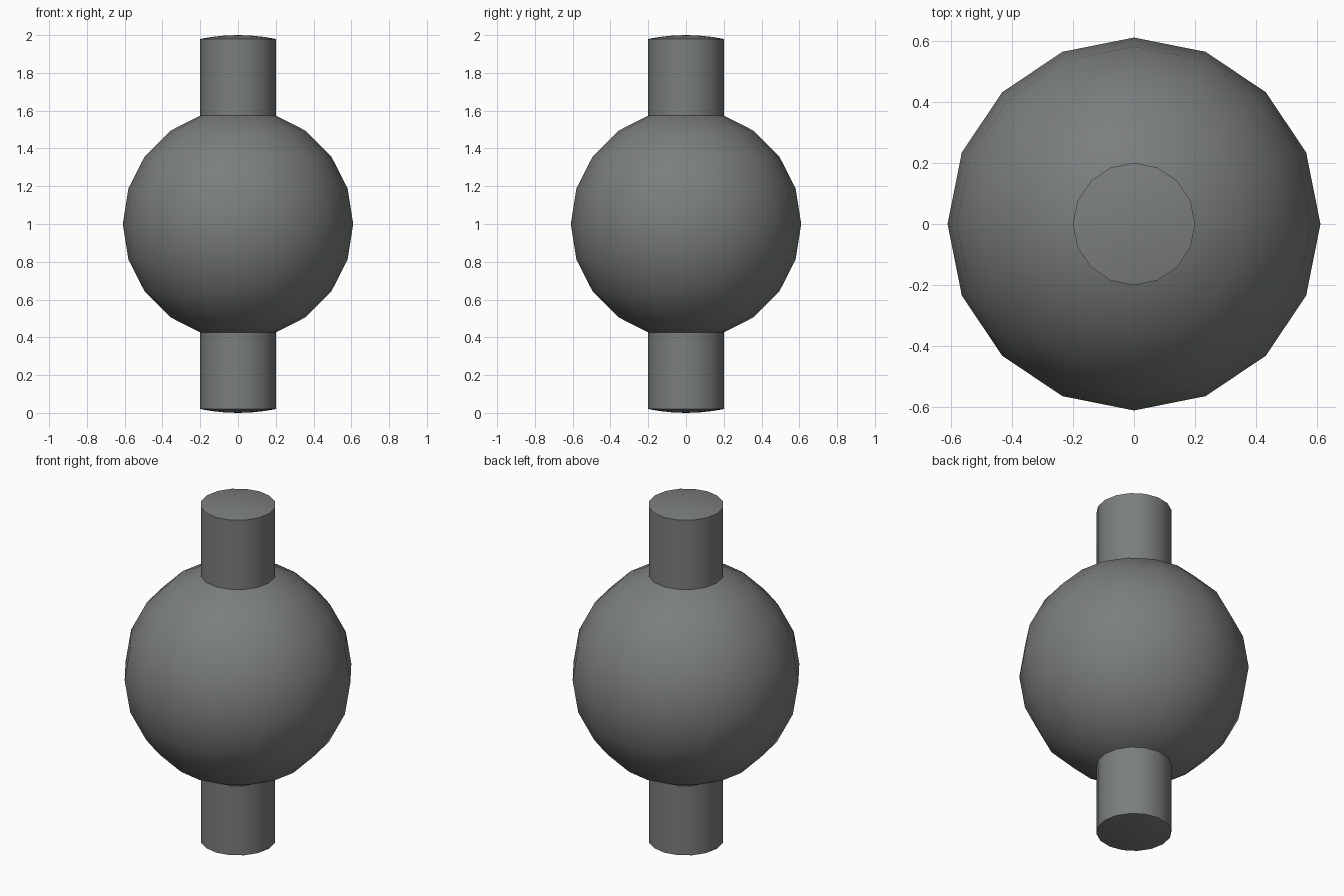
import bpy, bmesh, math

if "Cube" in bpy.data.objects:
    bpy.data.objects.remove(bpy.data.objects["Cube"])

SIDES = 16
R_BALL, R_ROD, MID = 0.61, 0.2, 1.0

mat = bpy.data.materials.new("mid grey")
mat.diffuse_color = (0.2, 0.21, 0.21, 1)
mat.use_nodes = True
mat.node_tree.nodes["Principled BSDF"].inputs["Base Color"].default_value = mat.diffuse_color


def lathe(name, profile):
    """Revolve (radius, z) points around the z axis; radius 0 makes a pole."""
    bm = bmesh.new()
    rings = []
    for r, z in profile:
        n = 1 if r == 0 else SIDES
        rings.append([bm.verts.new((r * math.cos(math.tau * i / SIDES),
                                    r * math.sin(math.tau * i / SIDES), z))
                      for i in range(n)])
    for a, b in zip(rings, rings[1:]):
        for i in range(SIDES):
            j = (i + 1) % SIDES
            quad = [a[i % len(a)], a[j % len(a)], b[j % len(b)], b[i % len(b)]]
            bm.faces.new(list(dict.fromkeys(quad)))
    bmesh.ops.recalc_face_normals(bm, faces=bm.faces)
    mesh = bpy.data.meshes.new(name)
    bm.to_mesh(mesh)
    bm.free()
    mesh.materials.append(mat)
    ob = bpy.data.objects.new(name, mesh)
    bpy.context.collection.objects.link(ob)
    bpy.ops.object.select_all(action='DESELECT')
    ob.select_set(True)
    bpy.context.view_layer.objects.active = ob
    bpy.ops.object.shade_smooth_by_angle(angle=math.radians(40))


# Central ball: 16 segments, 10 rings
ball = [(R_BALL * math.sin(math.pi * k / 10), MID - R_BALL * math.cos(math.pi * k / 10))
        for k in range(1, 10)]
lathe("ball", [(0, MID - R_BALL)] + ball + [(0, MID + R_BALL)])

# Upper and lower rods with shallow domed ends that follow a unit sphere
for name, s in (("upper_rod", 1), ("lower_rod", -1)):
    dome = [(r, MID + s * math.sqrt(1 - r * r)) for r in (R_ROD, 0.14, 0.07, 0)]
    lathe(name, [(0, MID + s * 0.56), (R_ROD, MID + s * 0.56)] + dome)
